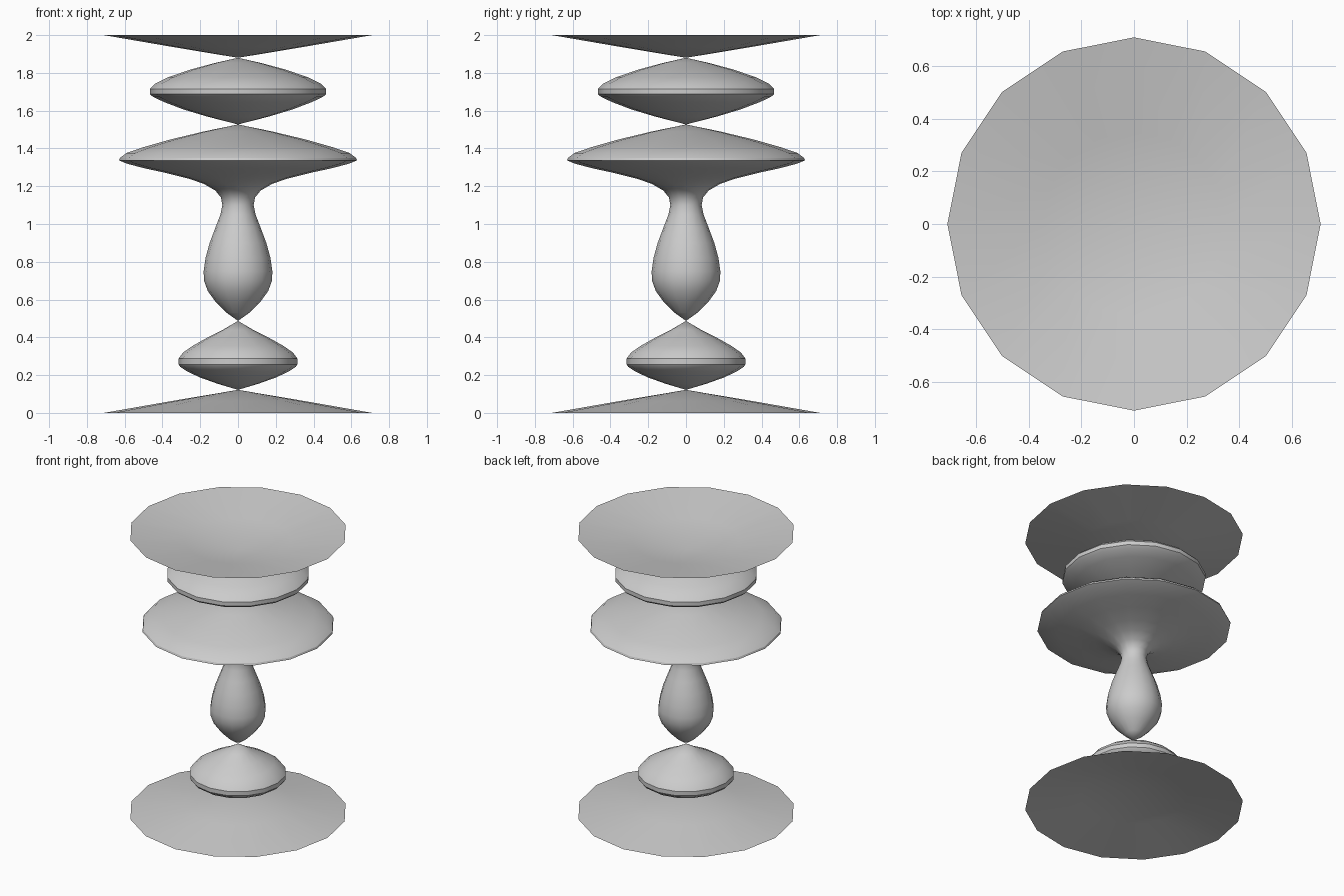
import bpy
import bmesh
import math
from mathutils import Matrix

SIDES = 16

cube = bpy.data.objects.get("Cube")
if cube:
    bpy.data.objects.remove(cube, do_unlink=True)

# Single plain grey finish
grey = bpy.data.materials.new("plain grey")
grey.use_nodes = True
colour = (0.6, 0.6, 0.6, 1)
grey.diffuse_color = colour
grey.node_tree.nodes["Principled BSDF"].inputs["Base Color"].default_value = colour


def lathe(name, profile):
    """Turn a (radius, height) profile, listed bottom to top, about the z axis."""
    mesh = bpy.data.meshes.new(name)
    bm = bmesh.new()
    rings = []
    for radius, height in profile:
        if radius == 0:
            rings.append([bm.verts.new((0, 0, height))] * SIDES)
            continue
        ring = []
        for i in range(SIDES):
            angle = math.tau * i / SIDES
            ring.append(bm.verts.new((radius * math.cos(angle),
                                      radius * math.sin(angle), height)))
        rings.append(ring)
    for low, high in zip(rings, rings[1:]):
        for i in range(SIDES):
            j = (i + 1) % SIDES
            corners = [low[i], low[j], high[j], high[i]]
            bm.faces.new(list(dict.fromkeys(corners)))
    bm.to_mesh(mesh)
    bm.free()
    mesh.materials.append(grey)
    obj = bpy.data.objects.new(name, mesh)
    bpy.context.collection.objects.link(obj)
    bpy.ops.object.select_all(action="DESELECT")
    obj.select_set(True)
    bpy.context.view_layer.objects.active = obj
    bpy.ops.object.shade_smooth_by_angle(angle=math.radians(32))
    return obj


# Open conical foot, hollow underneath
lathe("base_cone", [(0.71, 0), (0.35, 0.063), (0, 0.122)])

# Small bead on the foot, with a narrow upright band
lathe("lower_bead", [
    (0, 0.122), (0.11, 0.155), (0.2, 0.187), (0.27, 0.22), (0.305, 0.243),
    (0.315, 0.257), (0.315, 0.287), (0.29, 0.32), (0.24, 0.355),
    (0.16, 0.4), (0.08, 0.44), (0, 0.487)])

# Teardrop stem flaring out into a wide shallow disc
lathe("stem_and_disc", [
    (0, 0.487), (0.06, 0.53), (0.12, 0.59), (0.16, 0.645), (0.18, 0.7),
    (0.182, 0.75), (0.172, 0.82), (0.15, 0.9), (0.12, 0.98), (0.093, 1.05),
    (0.083, 1.1), (0.09, 1.14), (0.12, 1.177), (0.18, 1.212), (0.26, 1.24),
    (0.38, 1.27), (0.5, 1.296), (0.59, 1.32), (0.63, 1.337),
    (0.625, 1.35), (0.59, 1.376), (0.5, 1.407), (0.36, 1.447),
    (0.18, 1.49), (0, 1.527)])

# Wider bead above the disc
lathe("upper_bead", [
    (0, 1.527), (0.16, 1.568), (0.29, 1.607), (0.39, 1.645), (0.45, 1.673),
    (0.467, 1.688), (0.467, 1.716), (0.44, 1.742), (0.37, 1.777),
    (0.25, 1.818), (0.12, 1.853), (0, 1.88)])

# Open conical cup at the top, hollow from above
lathe("top_cone", [(0, 1.88), (0.35, 1.938), (0.71, 2)])
